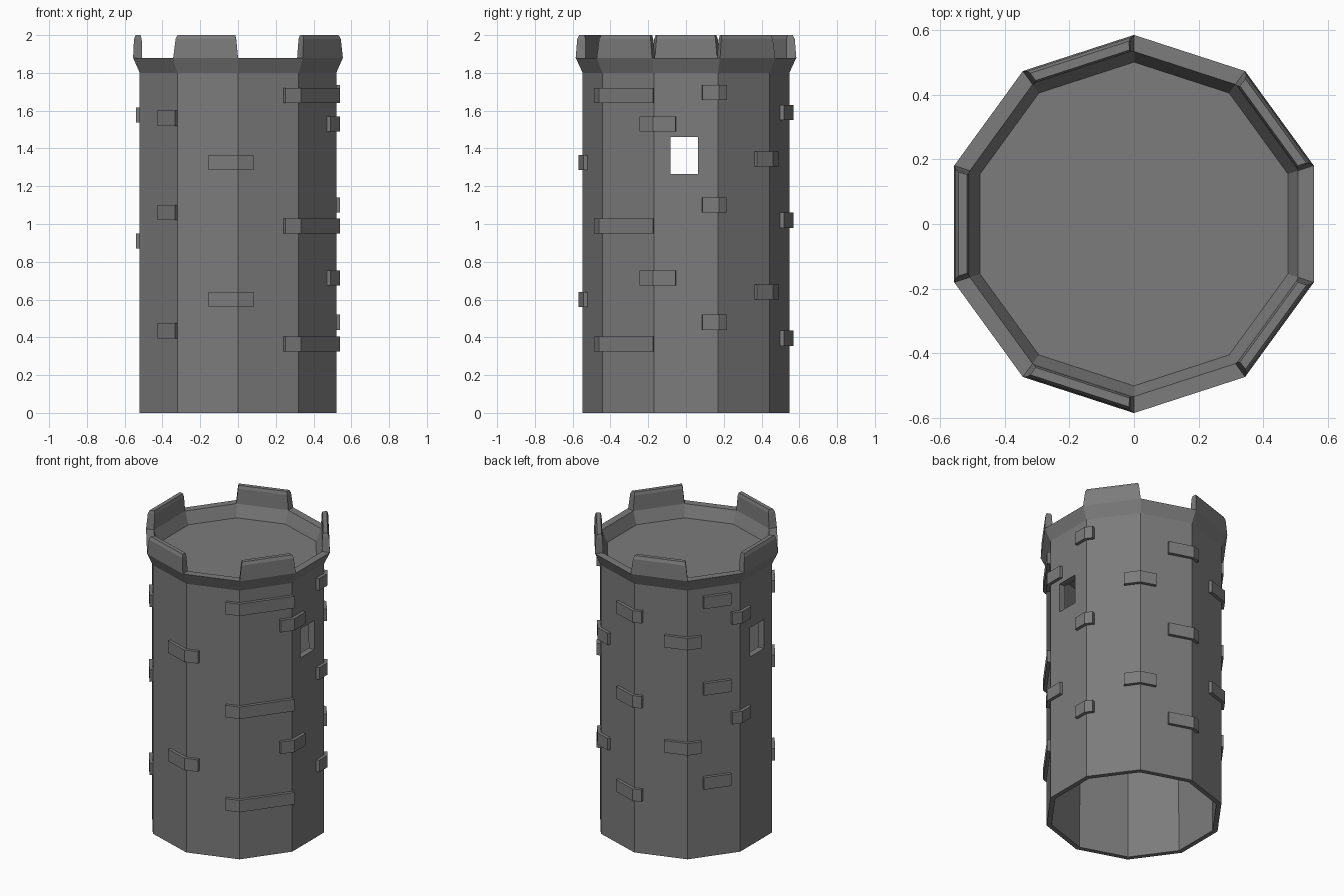
import bpy, bmesh, math

if "Cube" in bpy.data.objects:
    bpy.data.objects.remove(bpy.data.objects["Cube"])

N = 10
R = 0.547  # wall corner radius

stone_mat = bpy.data.materials.new("dark_stone")
stone_mat.diffuse_color = (0.2, 0.2, 0.2, 1)
stone_mat.use_nodes = True
stone_mat.node_tree.nodes["Principled BSDF"].inputs["Base Color"].default_value = stone_mat.diffuse_color


def corner(k, r):
    a = math.radians(270 + 36 * k)
    return r * math.cos(a), r * math.sin(a)


def along(u, r):
    """Point on the decagon outline; whole numbers of u are the corners."""
    k = math.floor(u + 1e-6)
    t = max(0, u - k)
    a, b = corner(k, r), corner(k + 1, r)
    return a[0] + (b[0] - a[0]) * t, a[1] + (b[1] - a[1]) * t


def make(name, bm):
    bmesh.ops.recalc_face_normals(bm, faces=bm.faces)
    me = bpy.data.meshes.new(name)
    bm.to_mesh(me)
    bm.free()
    me.materials.append(stone_mat)
    ob = bpy.data.objects.new(name, me)
    bpy.context.collection.objects.link(ob)
    return ob


def skin(bm, rings):
    """Quads between successive closed rings of points, capped at both ends."""
    vs = [[bm.verts.new(p) for p in ring] for ring in rings]
    n = len(vs[0])
    for a, b in zip(vs, vs[1:]):
        for i in range(n):
            j = (i + 1) % n
            bm.faces.new((a[i], a[j], b[j], b[i]))
    bm.faces.new(vs[0])
    bm.faces.new(vs[-1])


# Tower shell: from parapet floor, over the rim, down the wall and up inside
profile = [(0.5, 1.8), (0.533, 1.88), (0.584, 1.88), (R, 1.8), (R, 0),
           (0.515, 0), (0.5, 1.77)]
bm = bmesh.new()
skin(bm, [[(*corner(k, r), z) for k in range(N)] for r, z in profile])
tower = make("tower_wall", bm)

# Window opening through both side walls
bm = bmesh.new()
bmesh.ops.create_cube(bm, size=1)
bmesh.ops.scale(bm, vec=(1.4, 0.147, 0.195), verts=bm.verts)
bmesh.ops.translate(bm, vec=(0, -0.009, 1.3625), verts=bm.verts)
cutter = make("window_cutter", bm)
cutter.hide_render = True
mod = tower.modifiers.new("windows", "BOOLEAN")
mod.object = cutter
mod.operation = "DIFFERENCE"
mod.solver = "EXACT"
bpy.context.view_layer.objects.active = tower
bpy.ops.object.modifier_apply(modifier=mod.name)
bpy.data.objects.remove(cutter)

# Merlons on every second side: (z, outer radius, inner radius, end inset)
levels = [(1.88, 0.584, 0.533, 0.0), (1.98, 0.579, 0.536, 0.03),
          (2.0, 0.570, 0.542, 0.045)]
for m in range(5):
    k = 2 * m - 1
    bm = bmesh.new()
    rings = []
    for z, ro, ri, d in levels:
        rings.append([(*along(k + t, r), z) for t, r in
                      ((d, ro), (0.99999 - d, ro), (0.99999 - d, ri), (d, ri))])
    skin(bm, rings)
    make("merlon", bm)

# Raised stones: corner, start and end distance from it, heights of centres
SIDE = 2 * R * math.sin(math.pi / N)
stones = [
    (0, -0.158, 0.083, (1.325, 0.6)),
    (1, -0.085, SIDE, (1.68, 0.99, 0.365)),
    (2, -0.083, 0.115, (1.53, 0.715)),
    (3, -0.085, 0.05, (1.697, 1.1, 0.48)),
    (4, -0.1, 0.1, (1.345, 0.64)),
    (5, -0.158, 0.055, (1.59, 1.02, 0.395)),
    (6, -0.143, 0.085, (1.45, 0.745)),
    (6, 0.1, 0.272, (1.71, 1.13, 0.5)),
    (7, -0.06, 0.09, (1.577, 0.91)),
    (9, -0.15, 0, (1.56, 1.06, 0.435)),
]
for k, a, b, heights in stones:
    u0, u1 = k + a / SIDE, k + b / SIDE
    us = [u0] + [c for c in range(-1, 12) if u0 + 0.01 < c < u1 - 0.01] + [u1]
    for z in heights:
        bm = bmesh.new()
        rings = [[(*along(u, r), z + h) for r, h in
                  ((R - 0.006, -0.04), (R + 0.022, -0.04),
                   (R + 0.022, 0.04), (R - 0.006, 0.04))] for u in us]
        skin(bm, rings)
        make("wall_stone", bm)
